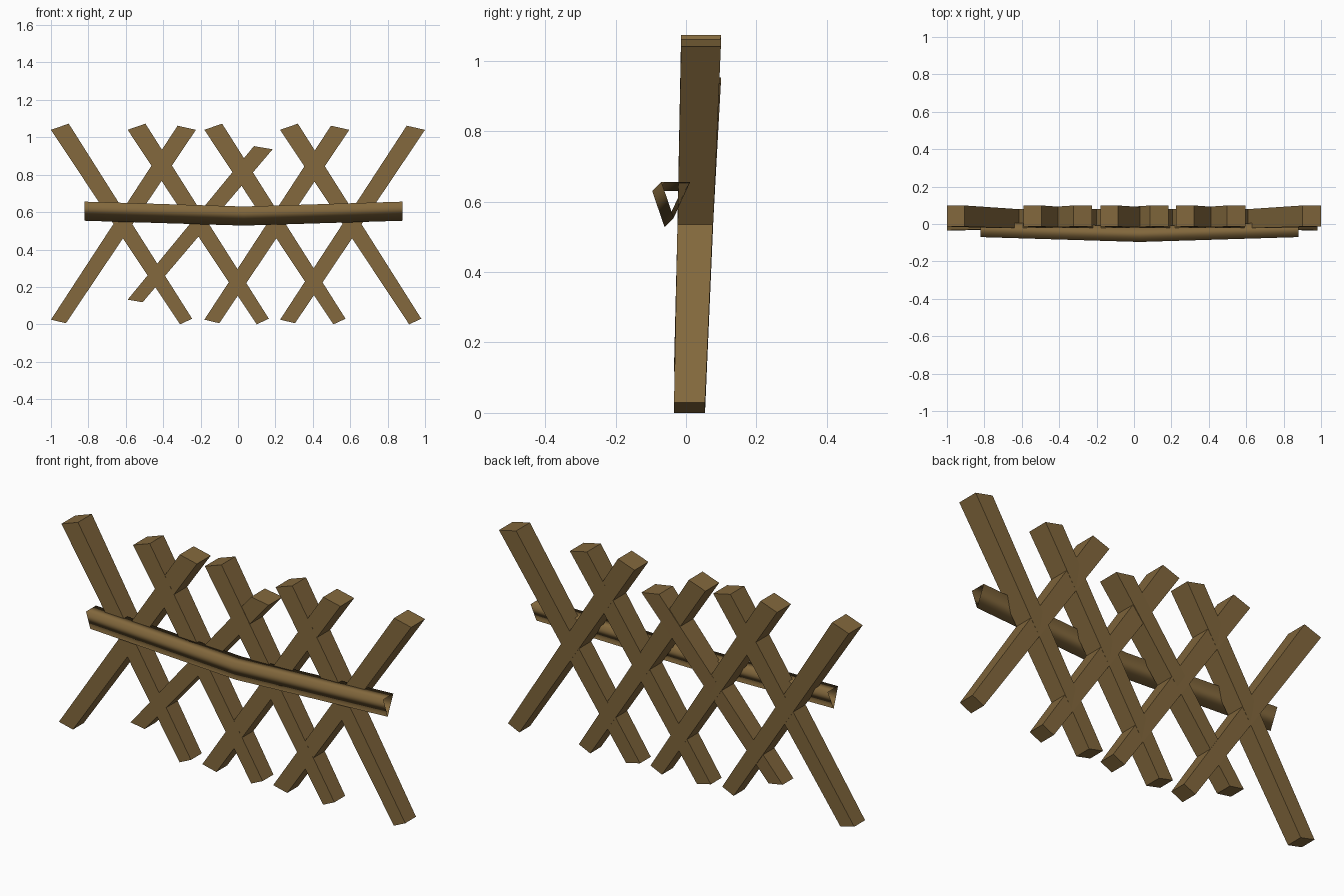
import bpy

if "Cube" in bpy.data.objects:
    bpy.data.objects.remove(bpy.data.objects["Cube"])

wood = bpy.data.materials.new("brown wood")
wood.diffuse_color = (0.225, 0.138, 0.046, 1)
wood.use_nodes = True
wood.node_tree.nodes["Principled BSDF"].inputs["Base Color"].default_value = wood.diffuse_color


def make(name, verts, faces, smooth=False):
    mesh = bpy.data.meshes.new(name)
    mesh.from_pydata(verts, [], faces)
    mesh.materials.append(wood)
    mesh.polygons.foreach_set("use_smooth", [smooth] * len(faces))
    mesh.update()
    obj = bpy.data.objects.new(name, mesh)
    bpy.context.collection.objects.link(obj)
    return obj


def slat(name, x, bottom, top):
    """Tapered beam: bottom/top hold the left and right (x, z) end corners."""
    verts = []
    for (l, r), y0, y1 in ((bottom, -0.034, 0.054), (top, -0.014, 0.099)):
        verts += [(x + l[0], y0, l[1]), (x + r[0], y0, r[1]),
                  (x + r[0], y1, r[1]), (x + l[0], y1, l[1])]
    sides = [(i, (i + 1) % 4, (i + 1) % 4 + 4, i + 4) for i in range(4)]
    make(name, verts, [(3, 2, 1, 0), (4, 5, 6, 7)] + sides)


# Crossed lattice slats; one of the right-leaning ones is shorter
for i, x in enumerate((-1.0, -0.59, -0.18, 0.225)):
    slat(f"left_leaning_slat_{i + 1}", x,
         ((0.69, 0.0), (0.755, 0.03)), ((0.0, 1.04), (0.095, 1.073)))
    if i == 1:
        slat("short_right_leaning_slat", x,
             ((0.0, 0.132), (0.08, 0.118)), ((0.675, 0.953), (0.775, 0.936)))
    else:
        slat(f"right_leaning_slat_{i + 1}", x,
             ((0.0, 0.025), (0.08, 0.006)), ((0.677, 1.062), (0.775, 1.04)))

# Sagging rail: open three-sided tube, smooth shaded
section = [(-0.07, 0.656), (-0.035, 0.554), (0.012, 0.656)]
stations = [(-0.82, 0.0), (0.03, -0.026), (0.88, 0.0)]
verts = [(x, y + d, z + d) for x, d in stations for y, z in section]
faces = []
for s in range(len(stations) - 1):
    for k in range(3):
        a, b = s * 3 + k, s * 3 + (k + 1) % 3
        faces.append((a, b, b + 3, a + 3))
make("cross_rail", verts, [f[::-1] for f in faces], smooth=True)

# Point the rail faces outward
import bmesh
rail = bpy.data.objects["cross_rail"].data
bm = bmesh.new()
bm.from_mesh(rail)
top = max(bm.faces, key=lambda f: f.calc_center_median().z)
top.normal_update()
if top.normal.z < 0:
    bmesh.ops.reverse_faces(bm, faces=bm.faces[:])
bm.to_mesh(rail)
bm.free()
